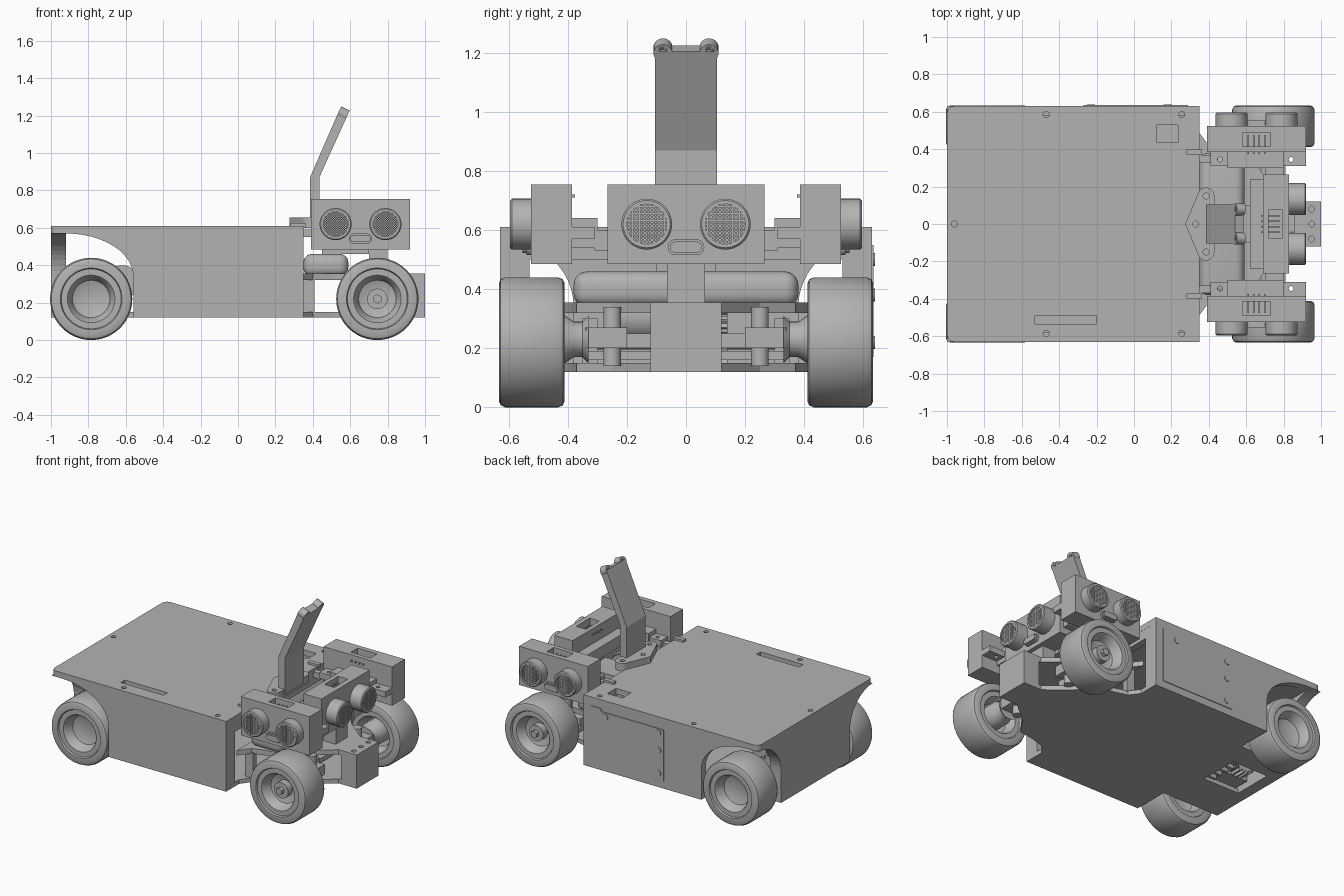
import bpy, bmesh, math
from mathutils import Matrix, Vector

if "Cube" in bpy.data.objects:
    bpy.data.objects.remove(bpy.data.objects["Cube"])

GREY = bpy.data.materials.new("plain_grey")
GREY.use_nodes = True
GREY.diffuse_color = (0.45, 0.45, 0.45, 1)
GREY.node_tree.nodes["Principled BSDF"].inputs["Base Color"].default_value = (0.45, 0.45, 0.45, 1)

TURN = {"x": Matrix.Rotation(math.pi / 2, 4, "Y"), "y": Matrix.Rotation(-math.pi / 2, 4, "X"),
        "z": Matrix.Identity(4)}


def finish(name, bm):
    bmesh.ops.recalc_face_normals(bm, faces=bm.faces)
    mesh = bpy.data.meshes.new(name)
    bm.to_mesh(mesh)
    bm.free()
    mesh.materials.append(GREY)
    obj = bpy.data.objects.new(name, mesh)
    bpy.context.collection.objects.link(obj)
    return obj


def smooth(obj, angle=35):
    bpy.ops.object.select_all(action="DESELECT")
    obj.select_set(True)
    bpy.context.view_layer.objects.active = obj
    bpy.ops.object.shade_smooth_by_angle(angle=math.radians(angle))
    return obj


def add_box(bm, x, y, z):
    size = Matrix.Diagonal((x[1] - x[0], y[1] - y[0], z[1] - z[0], 1))
    mid = Matrix.Translation((sum(x) / 2, sum(y) / 2, sum(z) / 2))
    return bmesh.ops.create_cube(bm, size=1, matrix=mid @ size)["verts"]


def box(name, x, y, z, bevel=0):
    bm = bmesh.new()
    add_box(bm, x, y, z)
    if bevel:
        bmesh.ops.bevel(bm, geom=bm.edges[:], offset=bevel, segments=5, profile=0.5, affect="EDGES")
    obj = finish(name, bm)
    return smooth(obj) if bevel else obj


def cyl(name, centre, radius, length, axis="z", sides=32):
    bm = bmesh.new()
    bmesh.ops.create_cone(bm, cap_ends=True, segments=sides, radius1=radius, radius2=radius,
                          depth=length, matrix=Matrix.Translation(centre) @ TURN[axis])
    return smooth(finish(name, bm))


def prism(name, outline, plane, low, high):
    """Extrude a 2D outline along the axis missing from the plane."""
    def place(a, b, c):
        return {"xy": (a, b, c), "xz": (a, c, b), "yz": (c, a, b)}[plane]
    bm = bmesh.new()
    face = bm.faces.new([bm.verts.new(place(a, b, low)) for a, b in outline])
    new = bmesh.ops.extrude_face_region(bm, geom=[face])["geom"]
    shift = Vector(place(0, 0, high - low))
    bmesh.ops.translate(bm, vec=shift, verts=[v for v in new if isinstance(v, bmesh.types.BMVert)])
    return finish(name, bm)


def lathe(name, profile, centre, sides=48):
    """Turn (radius, y) points round the y axis."""
    bm = bmesh.new()
    verts = [bm.verts.new((r, y, 0)) for r, y in profile]
    edges = [bm.edges.new(pair) for pair in zip(verts, verts[1:])]
    bmesh.ops.spin(bm, geom=verts + edges, cent=(0, 0, 0), axis=(0, 1, 0),
                   angle=2 * math.pi, steps=sides)
    bmesh.ops.remove_doubles(bm, verts=bm.verts, dist=0.0001)
    bmesh.ops.translate(bm, vec=centre, verts=bm.verts)
    return smooth(finish(name, bm))


def cut(obj, cutters):
    for cutter in cutters:
        cutter.hide_render = True
        mod = obj.modifiers.new("cut", "BOOLEAN")
        mod.object, mod.operation, mod.solver = cutter, "DIFFERENCE", "EXACT"
    bpy.context.view_layer.update()
    done = bpy.data.meshes.new_from_object(obj.evaluated_get(bpy.context.evaluated_depsgraph_get()))
    obj.modifiers.clear()
    obj.data = done
    for cutter in cutters:
        bpy.data.objects.remove(cutter)
    return obj


def arc(cx, cy, rx, ry, start, end, steps=12):
    angles = [math.radians(start + (end - start) * i / steps) for i in range(steps + 1)]
    return [(cx + rx * math.cos(a), cy + ry * math.sin(a)) for a in angles]


# Body lid with screw holes, slot and square opening
lid = prism("lid", [(0.35, -0.63), (0.35, 0.63)] + arc(-0.96, 0.59, 0.04, 0.04, 90, 180, 5)
            + arc(-0.96, -0.59, 0.04, 0.04, 180, 270, 5), "xy", 0.57, 0.61)
holes = [(-0.47, 0.585), (-0.47, -0.585), (0.255, 0.585), (0.255, -0.585), (-0.96, 0)]
cut(lid, [cyl("hole_cutter", (x, y, 0.6), 0.016, 0.2, sides=16) for x, y in holes]
    + [box("slot_cutter", (-0.53, -0.2), (-0.535, -0.49), (0.5, 0.7)),
       box("square_cutter", (0.12, 0.235), (0.435, 0.53), (0.5, 0.7))])

# Floor, narrowed between the rear wheels, with a gear opening
floor = prism("floor", [(0.35, -0.63), (0.35, 0.63), (-0.56, 0.63), (-0.56, 0.38), (-1, 0.38),
                        (-1, -0.38), (-0.56, -0.38), (-0.56, -0.63)], "xy", 0.12, 0.15)
cut(floor, [box("gear_cutter", (-0.92, -0.64), (-0.08, 0.2), (0, 0.3))])
for i in range(5):
    y = -0.05 + i * 0.055
    box("floor_rib", (-0.7, -0.64), (y, y + 0.02), (0.12, 0.15))

# Flared rear wall
flare = arc(0.63, 0.34, 0.25, 0.23, 180, 90)
prism("rear_wall", [(-0.38, 0.12), (0.38, 0.12)] + flare
      + [(-y, z) for y, z in reversed(flare)], "yz", -1, -0.92)

# Side walls with wheel arches, and the front frame
arch = arc(-0.92, 0.34, 0.36, 0.23, 0, 90)
for s in (-1, 1):
    prism("side_wall", [(0.35, 0.12), (-0.56, 0.12)] + arch + [(0.35, 0.57)], "xz",
          min(s * 0.58, s * 0.63), max(s * 0.58, s * 0.63))
    ys = sorted((s * 0.53, s * 0.6))
    box("front_frame_side", (0.3, 0.349), ys, (0.15, 0.57))
    box("lid_tab", (0.28, 0.36), sorted((s * 0.37, s * 0.4)), (0.6, 0.625))
box("front_frame_top", (0.3, 0.349), (-0.53, 0.53), (0.5, 0.57))

# Access panel on the left flank with its screws
prism("access_panel", [(0.29, 0.17), (-0.27, 0.17), (-0.27, 0.53), (0.21, 0.53), (0.21, 0.55),
                       (0.29, 0.55)], "xz", 0.628, 0.635)
for x, z in ((0.18, 0.5), (-0.23, 0.5), (-0.23, 0.38), (-0.23, 0.22)):
    cyl("panel_screw", (x, 0.635, z), 0.022, 0.008, "y", 20)

# Front chassis: two tapered plates, corner posts and nose block
half = [(0.34, 0.5), (0.4, 0.42), (0.5, 0.39), (0.62, 0.37), (0.7, 0.25), (0.86, 0.12), (1, 0.12)]
outline = half + [(x, -y) for x, y in reversed(half)]
prism("chassis_lower_plate", outline, "xy", 0.12, 0.15)
upper = prism("chassis_upper_plate", outline, "xy", 0.32, 0.355)
cut(upper, [cyl("hole_cutter", (0.95, y, 0.35), 0.016, 0.2, sides=16) for y in (-0.08, 0, 0.08)])
box("nose_block", (0.88, 1), (-0.12, 0.12), (0.15, 0.325))
box("steering_cover", (0.35, 0.59), (-0.38, 0.38), (0.34, 0.46), 0.045)
box("centre_post", (0.7, 0.8), (-0.065, 0.065), (0.35, 0.5))
box("steering_rod", (0.6, 0.64), (-0.34, 0.34), (0.16, 0.19))

# Wheel section: rounded tyre, dished rim on both sides
half_w = 0.111
side = [(0.06, 0.02), (0.1, 0.035), (0.122, 0.095), (0.127, 0.1), (0.16, 0.1), (0.165, half_w),
        (0.2, half_w), (0.213, 0.105), (0.22, 0.09)]
section = [(0.0, 0.02)] + side + [(r, -y) for r, y in reversed(side)] + [(0.0, -0.02)]
for s in (-1, 1):
    for name, x in (("rear", -0.785), ("front", 0.745)):
        lathe(name + "_wheel", section, (x, s * 0.522, 0.22))
    # Hub parts on the front wheels, and the steering knuckle
    cyl("hub", (0.745, s * 0.565, 0.22), 0.055, 0.05, "y")
    cyl("hub_nut", (0.745, s * 0.6, 0.22), 0.025, 0.03, "y", 6)
    cup = [(0, 0.33), (0.08, 0.33), (0.06, 0.35), (0.06, 0.38), (0.08, 0.41), (0.08, 0.51), (0, 0.51)]
    lathe("wheel_cup", [(r, s * y) for r, y in cup], (0.745, 0, 0.23), 32)
    box("knuckle", (0.68, 0.81), sorted((s * 0.2, s * 0.34)), (0.2, 0.27))
    box("steering_link", (0.6, 0.7), sorted((s * 0.1, s * 0.31)), (0.2, 0.25))
    box("chassis_post", (0.35, 0.41), sorted((s * 0.38, s * 0.42)), (0.14, 0.33))
    cyl("kingpin", (0.745, s * 0.25, 0.24), 0.03, 0.2)
    box("axle_bearing", (-0.84, -0.73), sorted((s * 0.3, s * 0.35)), (0.15, 0.3))

# Rear axle, drive gears and motor
cyl("rear_axle", (-0.785, 0, 0.22), 0.025, 0.9, "y")
for name, centre, r, n in (("axle_gear", (-0.785, 0.1, 0.22), 0.1, 20),
                           ("pinion_gear", (-0.66, 0.1, 0.32), 0.07, 14)):
    teeth = []
    for i in range(n * 4):
        a, rr = 2 * math.pi * i / (n * 4), r if i % 4 < 2 else r * 0.82
        teeth.append((centre[0] + rr * math.cos(a), centre[2] + rr * math.sin(a)))
    prism(name, teeth, "xz", 0.06, 0.14)
cyl("motor", (-0.62, -0.1, 0.31), 0.09, 0.3, "y")
box("gearbox", (-0.9, -0.66), (-0.12, 0.03), (0.15, 0.3))


# Distance sensor, built facing -y and then turned into place
def sensor(name, position, turn, depth):
    parts = [cut(box(name + "_case", (-0.265, 0.265), (0, 0.14), (-0.135, 0.135)),
                 [box("socket_cutter", (-0.075, 0.075), (0.035, 0.11), (0.03, 0.2))])]
    for x in (-0.133, 0.133):
        ring = [(0.068, -depth + 0.012), (0.068, -depth), (0.08, -depth), (0.086, -depth + 0.006),
                (0.086, 0.01)]
        parts.append(lathe(name + "_can", [(0, -depth + 0.012)] + ring, (x, 0, 0), 40))
        bm = bmesh.new()
        for i in range(-5, 6):
            o = i * 0.012
            w = math.sqrt(0.068 ** 2 - o * o)
            add_box(bm, (x + o - 0.003, x + o + 0.003), (-depth + 0.002, -depth + 0.013), (-w, w))
            add_box(bm, (x - w, x + w), (-depth + 0.003, -depth + 0.013), (o - 0.003, o + 0.003))
        parts.append(finish(name + "_grille", bm))
    for grow, out in ((0.027, 0.015), (0.019, 0.028)):
        pill = arc(0.035, -0.078, grow, grow, -90, 90) + arc(-0.035, -0.078, grow, grow, 90, 270)
        parts.append(prism(name + "_crystal", pill, "xz", -out, 0.01))
    for i in range(4):
        x = -0.045 + i * 0.03
        parts.append(box(name + "_pin", (x - 0.004, x + 0.004), (0.05, 0.15), (0.09, 0.1)))
    move = Matrix.Translation(position) @ Matrix.Rotation(turn, 4, "Z")
    for part in parts:
        part.data.transform(move)


sensor("right_sensor", (0.655, -0.525, 0.62), 0, 0.07)
sensor("left_sensor", (0.655, 0.525, 0.62), math.pi, 0.07)
sensor("front_sensor", (0.83, 0, 0.62), math.pi / 2, 0.09)

# Sensor brackets
for s in (-1, 1):
    rail = box("side_rail", (0.41, 0.92), sorted((s * 0.31, s * 0.385)), (0.57, 0.61))
    cut(rail, [cyl("hole_cutter", (x, s * 0.345, 0.6), 0.013, 0.2, sides=16) for x in (0.46, 0.84)])
    box("rail_clip", (0.5, 0.8), sorted((s * 0.3, s * 0.385)), (0.54, 0.64))
    box("rail_arm", (0.33, 0.45), sorted((s * 0.33, s * 0.37)), (0.55, 0.59))
box("cross_bar", (0.7, 0.8), (-0.31, 0.31), (0.53, 0.6))
box("rear_bracket", (0.62, 0.7), (-0.24, 0.24), (0.57, 0.65))
box("bracket_foot", (0.45, 0.7), (-0.1, 0.1), (0.46, 0.5))

# Mast base with rounded lugs, and the bent mast
lugs = arc(0.385, 0.15, 0.045, 0.045, 0, 150) + arc(0.3, 0, 0.025, 0.025, 140, 220, 6) \
    + arc(0.385, -0.15, 0.045, 0.045, 210, 360)
base = prism("mast_base", lugs, "xy", 0.6, 0.655)
cut(base, [cyl("hole_cutter", (x, y, 0.65), 0.016, 0.3, sides=16)
           for x, y in ((0.385, 0.15), (0.385, -0.15), (0.33, 0))])
prism("mast", [(0.385, 0.62), (0.435, 0.62), (0.435, 0.87), (0.587, 1.205), (0.54, 1.225),
               (0.385, 0.87)], "xz", -0.105, 0.105)
lean = Matrix.Translation((0.561, 0, 1.209)) @ Matrix.Rotation(math.radians(24.4), 4, "Y")
for y in (-0.078, 0.078):
    ear = cut(cyl("mast_ear", (0, y, 0), 0.032, 0.05, "x"),
              [cyl("hole_cutter", (0, y, 0), 0.014, 0.2, "x", 16)])
    ear.data.transform(lean)
